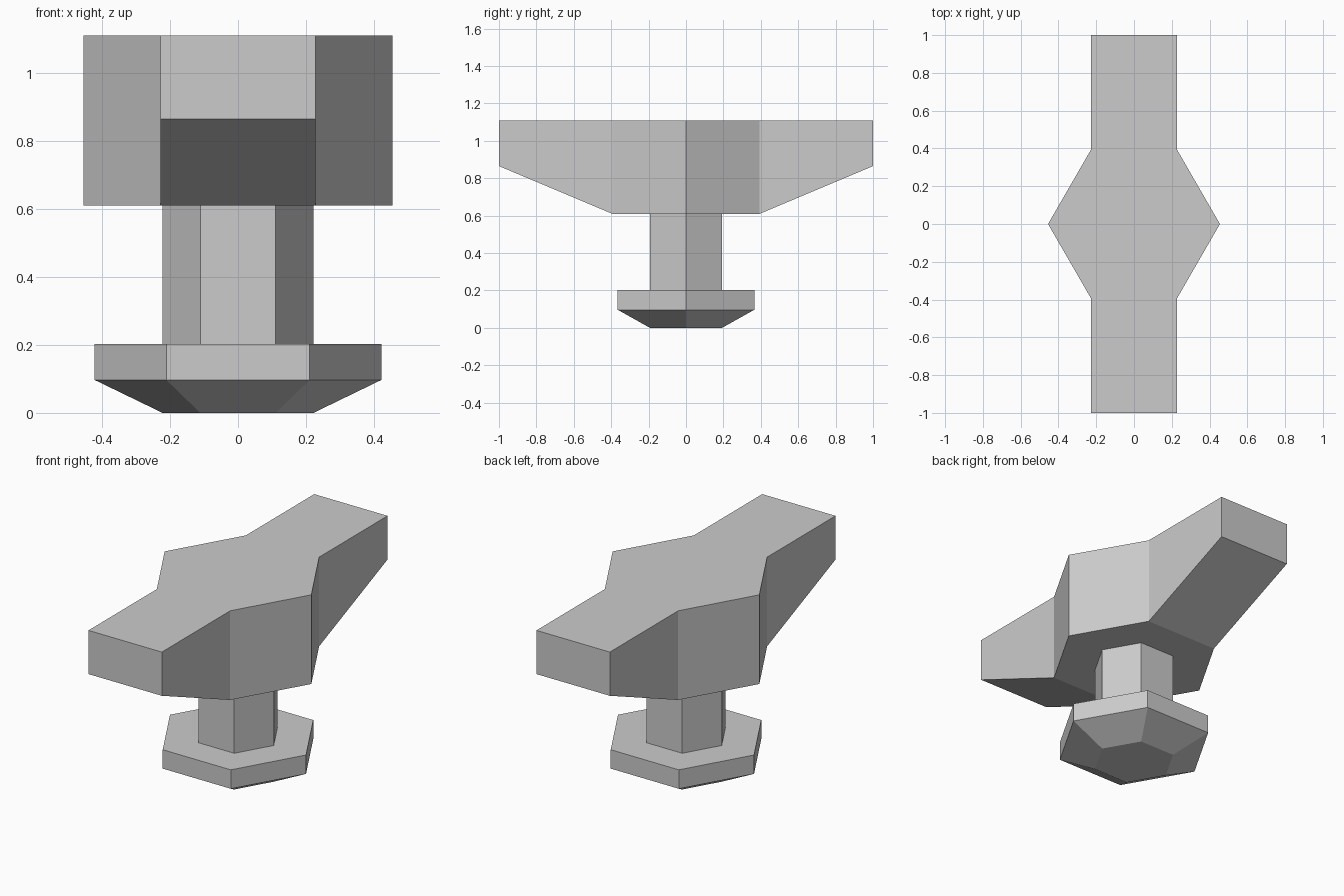
import bpy
import bmesh
from math import cos, sin, pi

cube = bpy.data.objects.get("Cube")
if cube:
    bpy.data.objects.remove(cube, do_unlink=True)

grey = bpy.data.materials.new("plain grey")
grey.use_nodes = True
colour = (0.6, 0.6, 0.6, 1)
grey.diffuse_color = colour
grey.node_tree.nodes["Principled BSDF"].inputs["Base Color"].default_value = colour


def hex_stack(bm, profile):
    """Stack hexagonal rings given as (radius, height), capped at both ends."""
    rings = [[bm.verts.new((r * cos(i * pi / 3), r * sin(i * pi / 3), z))
              for i in range(6)] for r, z in profile]
    for low, high in zip(rings, rings[1:]):
        for i in range(6):
            j = (i + 1) % 6
            bm.faces.new((low[i], low[j], high[j], high[i]))
    bm.faces.new(rings[0][::-1])
    bm.faces.new(rings[-1])
    bm.normal_update()


def finish(bm, name):
    bmesh.ops.recalc_face_normals(bm, faces=bm.faces)
    mesh = bpy.data.meshes.new(name)
    bm.to_mesh(mesh)
    bm.free()
    mesh.materials.append(grey)
    bpy.context.collection.objects.link(bpy.data.objects.new(name, mesh))


# Chamfered foot with the stem rising from it
bm = bmesh.new()
hex_stack(bm, [(0.222, 0), (0.422, 0.097), (0.422, 0.203),
               (0.222, 0.203), (0.222, 0.61)])
finish(bm, "foot_and_stem")

# Hexagonal head with a tapering arm drawn out of its front and back sides
bm = bmesh.new()
hex_stack(bm, [(0.455, 0.61), (0.455, 1.11)])
sides = [f for f in bm.faces if abs(f.normal.y) > 0.9]
for face in sides:
    side = 1 if face.normal.y > 0 else -1
    arm_end = bmesh.ops.extrude_discrete_faces(bm, faces=[face])["faces"][0]
    for v in arm_end.verts:
        v.co.y = side
        if v.co.z < 0.7:
            v.co.z = 0.865

# Join the flat top into a single face
bmesh.ops.dissolve_limit(bm, angle_limit=0.01, verts=bm.verts, edges=bm.edges)
finish(bm, "head_with_arms")
